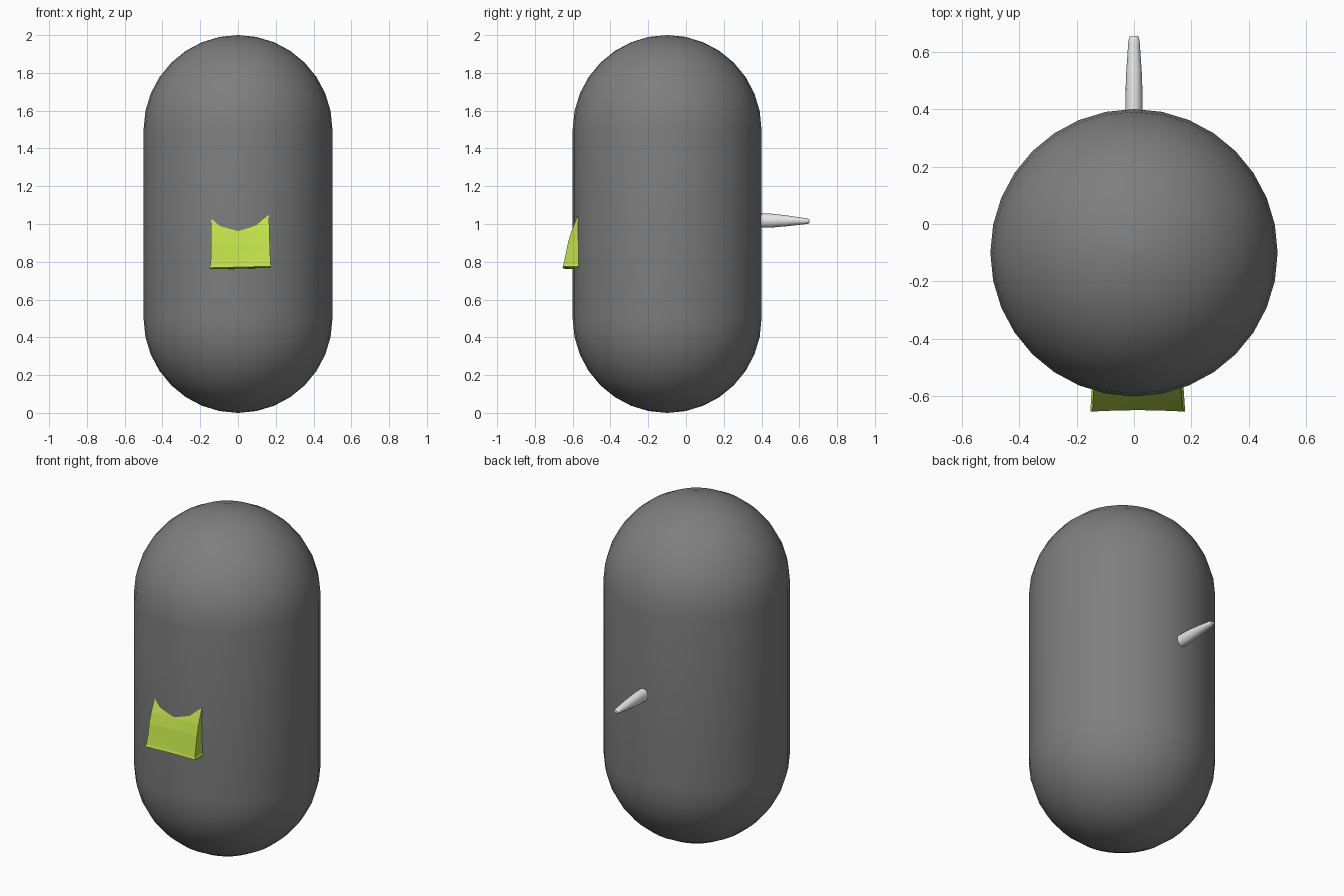
import bpy
import math

cube = bpy.data.objects.get("Cube")
if cube:
    bpy.data.objects.remove(cube, do_unlink=True)


def material(name, rgb):
    mat = bpy.data.materials.new(name)
    mat.use_nodes = True
    mat.diffuse_color = (*rgb, 1)
    bsdf = mat.node_tree.nodes["Principled BSDF"]
    bsdf.inputs["Base Color"].default_value = (*rgb, 1)
    bsdf.inputs["Roughness"].default_value = 0.8
    return mat


def loft(name, rings, mat, smooth_angle=None):
    """Skin a list of equal-length closed rings and cap both ends."""
    n = len(rings[0])
    verts = [p for ring in rings for p in ring]
    faces = [(r * n + i, r * n + (i + 1) % n, (r + 1) * n + (i + 1) % n, (r + 1) * n + i)
             for r in range(len(rings) - 1) for i in range(n)]
    last = (len(rings) - 1) * n
    faces += [tuple(reversed(range(n))), tuple(range(last, last + n))]
    mesh = bpy.data.meshes.new(name)
    mesh.from_pydata(verts, [], faces)
    mesh.materials.append(mat)
    obj = bpy.data.objects.new(name, mesh)
    bpy.context.collection.objects.link(obj)
    if smooth_angle:
        bpy.ops.object.select_all(action="DESELECT")
        obj.select_set(True)
        bpy.context.view_layer.objects.active = obj
        bpy.ops.object.shade_smooth_by_angle(angle=math.radians(smooth_angle))
    return obj


grey = material("dark grey", (0.21, 0.21, 0.21))
green = material("lime green", (0.53, 0.75, 0.065))
white = material("off white", (0.8, 0.8, 0.8))

# Capsule body: two hemispheres joined by a straight wall
SIDES, STEPS, RADIUS, CENTRE_Y = 32, 8, 0.5, -0.1
profile = []
for base, start in ((0.5, -90), (1.5, 0)):
    for s in range(STEPS + 1):
        a = math.radians(start + 90 * s / STEPS)
        profile.append((max(RADIUS * math.cos(a), 0.002), base + RADIUS * math.sin(a)))
turns = [2 * math.pi * i / SIDES for i in range(SIDES)]
loft("capsule_body",
     [[(r * math.cos(t), CENTRE_Y + r * math.sin(t), z) for t in turns] for r, z in profile],
     grey, 40)

# Snout: a wedge set into the front, with a flared lower lip and rippled face
COLUMNS = 6
snout_rows = [  # height, front y, left edge x, right edge x
    (0.765, -0.640, -0.148, 0.172),
    (0.772, -0.653, -0.152, 0.178),
    (0.785, -0.648, -0.146, 0.172),
    (0.850, -0.634, -0.142, 0.170),
    (0.900, -0.624, -0.144, 0.168),
    (0.960, -0.606, -0.143, 0.166),
    (1.020, -0.582, -0.142, 0.165),
    (1.055, -0.565, -0.135, 0.162),
]
rings = []
for z, y, x0, x1 in snout_rows:
    ring = []
    for c in range(COLUMNS + 1):
        f = c / COLUMNS
        dip = 0.005 * math.sin(math.pi * f)
        ring.append((x0 + (x1 - x0) * f, y + dip, z + 0.008 * (f - 0.5)))
    rings.append(ring + [(x1 - 0.01, -0.5, z), (x0 + 0.01, -0.5, z)])
loft("snout", rings, green)

# Tail: a blunt tapered spike, starting inside the body
TAIL_SIDES = 12
tail_rows = [  # y, half width, half height, centre height
    (0.30, 0.031, 0.038, 1.018),
    (0.45, 0.030, 0.037, 1.018),
    (0.53, 0.027, 0.029, 1.017),
    (0.63, 0.020, 0.016, 1.015),
    (0.645, 0.018, 0.014, 1.015),
    (0.655, 0.014, 0.008, 1.015),
]
turns = [2 * math.pi * i / TAIL_SIDES for i in range(TAIL_SIDES)]
loft("tail_spike",
     [[(w * math.cos(t), y, z - h * math.sin(t)) for t in turns] for y, w, h, z in tail_rows],
     white, 50)
